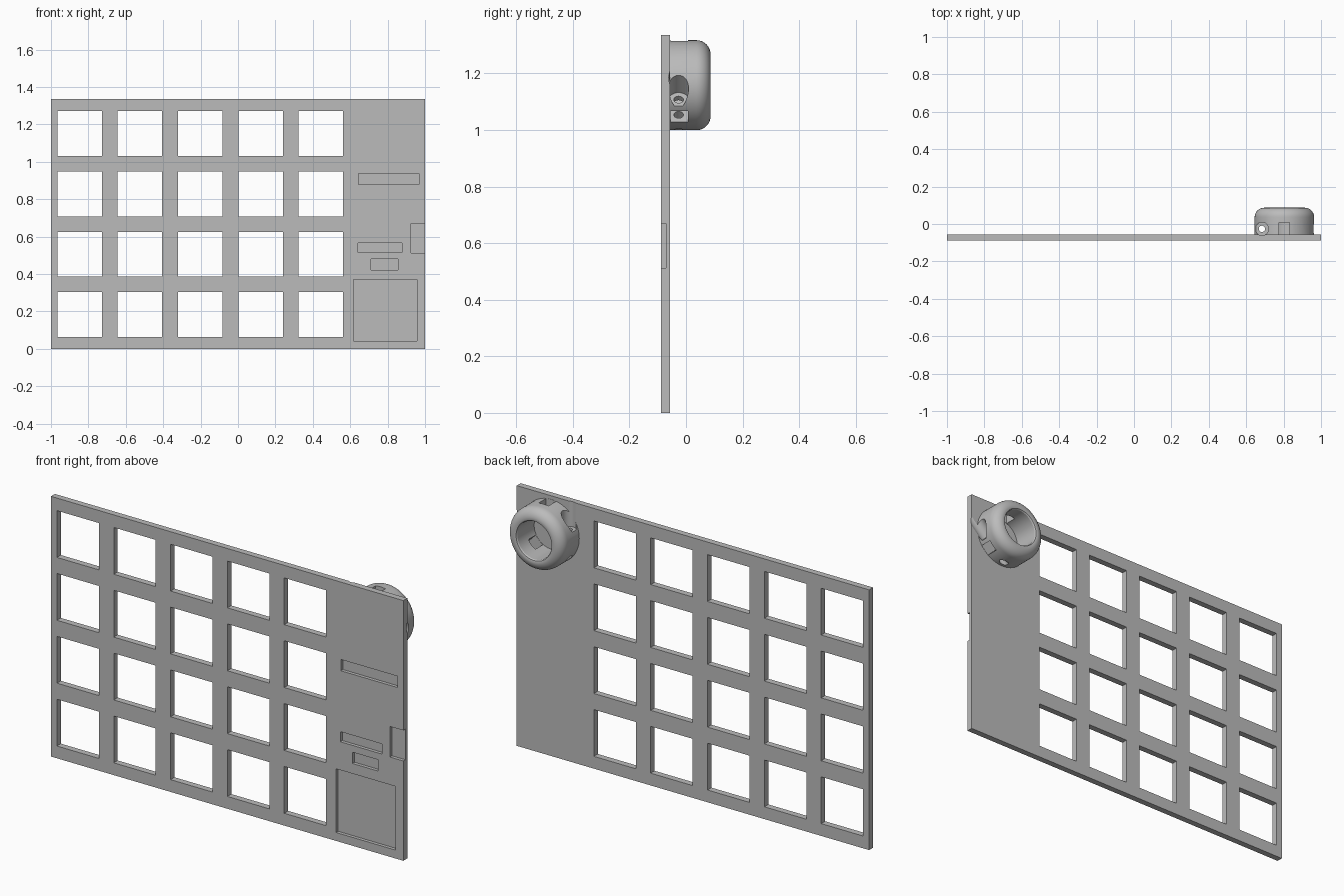
import bpy, bmesh, math
from mathutils import Matrix, Vector

if "Cube" in bpy.data.objects:
    bpy.data.objects.remove(bpy.data.objects["Cube"])

grey = bpy.data.materials.new("plain grey")
grey.use_nodes = True
colour = (0.5, 0.5, 0.5, 1)
grey.diffuse_color = colour
grey.node_tree.nodes["Principled BSDF"].inputs["Base Color"].default_value = colour

FRONT, BACK, HEIGHT = -0.088, -0.056, 1.335
RING = Vector((0.804, 0, 1.158))
SHAFT_Y = -0.026


def finish(name, bm):
    bmesh.ops.recalc_face_normals(bm, faces=bm.faces)
    mesh = bpy.data.meshes.new(name)
    bm.to_mesh(mesh)
    bm.free()
    mesh.materials.append(grey)
    ob = bpy.data.objects.new(name, mesh)
    bpy.context.collection.objects.link(ob)
    return ob


def box(name, x0, x1, y0, y1, z0, z1, turn=Matrix()):
    bm = bmesh.new()
    bmesh.ops.create_cube(bm, size=1)
    centre = Vector((x0 + x1, y0 + y1, z0 + z1)) / 2
    size = Matrix.Diagonal((x1 - x0, y1 - y0, z1 - z0, 1))
    bm.transform(turn @ Matrix.Translation(centre) @ size)
    return finish(name, bm)


def rod(name, start, end, radius, sides=40):
    bm = bmesh.new()
    axis = end - start
    bmesh.ops.create_cone(bm, cap_ends=True, segments=sides, radius1=radius,
                          radius2=radius, depth=axis.length)
    turn = axis.to_track_quat("Z", "Y").to_matrix().to_4x4()
    bm.transform(Matrix.Translation((start + end) / 2) @ turn)
    return finish(name, bm)


def cut(target, cutters):
    for c in cutters:
        c.hide_render = True
        mod = target.modifiers.new("cut", "BOOLEAN")
        mod.operation, mod.solver, mod.object = "DIFFERENCE", "EXACT", c
    bpy.context.view_layer.update()
    result = bpy.data.meshes.new_from_object(
        target.evaluated_get(bpy.context.evaluated_depsgraph_get()))
    target.modifiers.clear()
    target.data = result


# Faceplate and its cutters
plate = box("faceplate", -1, 1, FRONT, BACK, 0, HEIGHT)
plate_cutters = []
for col in range(5):
    for row in range(4):
        x, z = -0.847 + 0.3225 * col, 0.183 + 0.3225 * row
        plate_cutters.append(box("key_cutter", x - 0.119, x + 0.119, -0.2, 0.2,
                                 z - 0.12, z + 0.12))

# Screw holes
for x in (-0.365, 0.28):
    for z in (0.345, 0.99):
        plate_cutters.append(rod("screw_cutter", Vector((x, -0.2, z)),
                                 Vector((x, 0.2, z)), 0.021, 24))

# Shallow front pockets, the last one open at the side
for x0, x1, z0, z1 in ((0.645, 0.967, 0.88, 0.938), (0.642, 0.878, 0.515, 0.567),
                       (0.711, 0.856, 0.422, 0.48), (0.618, 0.957, 0.043, 0.37),
                       (0.924, 1.1, 0.512, 0.669)):
    plate_cutters.append(box("pocket_cutter", x0, x1, -0.2, FRONT + 0.017, z0, z1))

# Round ball opening
plate_cutters.append(rod("ball_cutter", RING + Vector((0, -0.2, 0)),
                         RING + Vector((0, 0.2, 0)), 0.095, 72))

# Ball housing: a rounded ring turned about the y axis
outer, inner, back, bevel = 0.159, 0.097, 0.087, 0.05
profile = [(inner, BACK - 0.001), (outer, BACK - 0.001)]
for i in range(9):
    a = math.pi / 2 * i / 8
    profile.append((outer - bevel + bevel * math.cos(a), back - bevel + bevel * math.sin(a)))
profile.append((inner + 0.004, back - 0.002))
profile.append((inner, back - 0.008))
bm = bmesh.new()
verts = [bm.verts.new(RING + Vector((r, y, 0))) for r, y in profile]
edges = [bm.edges.new((verts[i - 1], verts[i])) for i in range(len(verts))]
bmesh.ops.spin(bm, geom=verts + edges, cent=RING, axis=(0, 1, 0),
               angle=2 * math.pi, steps=72)
bmesh.ops.remove_doubles(bm, verts=bm.verts, dist=0.0001)
housing = finish("ball_housing", bm)

# Three roller stations: a shaft bore, a counterbore and a window each
bores, ring_cutters = [], []
for angle, side in ((90, -1), (180, -1), (-45, 1)):
    a = math.radians(angle)
    out = Vector((math.cos(a), 0, math.sin(a)))
    along = Vector((-out.z, 0, out.x)) * side
    middle = RING + out * 0.12 + Vector((0, SHAFT_Y, 0))
    bores.append(rod("counterbore_cutter", middle + along * 0.048,
                     middle + along * 0.45, 0.035))
    ring_cutters.append(rod("shaft_cutter", middle - along * 0.3,
                            middle + along * 0.1, 0.017, 28))
    turn = Matrix.Translation(RING) @ Matrix.Rotation(-a, 4, "Y")
    ring_cutters.append(box("roller_cutter", 0.08, 0.2, SHAFT_Y - 0.029,
                            SHAFT_Y + 0.033, -0.028, 0.028, turn))

cut(plate, plate_cutters + bores)
cut(housing, ring_cutters + bores)
for c in plate_cutters + ring_cutters + bores:
    bpy.data.objects.remove(c)

# Smooth round surfaces, keep edges sharp
for ob in (plate, housing):
    bpy.ops.object.select_all(action="DESELECT")
    ob.select_set(True)
    bpy.context.view_layer.objects.active = ob
    bpy.ops.object.shade_smooth_by_angle(angle=math.radians(30))
